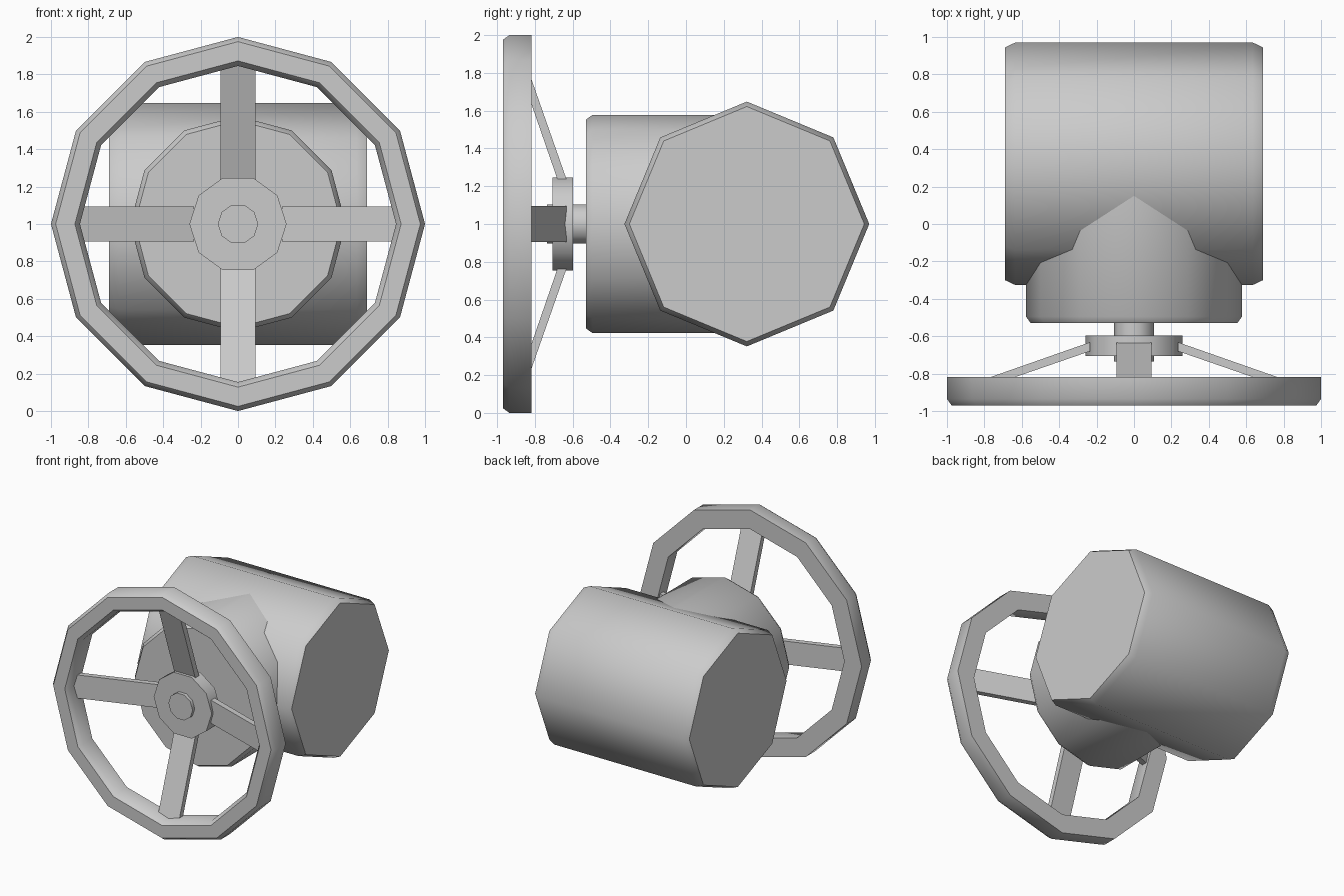
import bpy, bmesh
from math import radians, pi, sin, cos
from mathutils import Matrix

if "Cube" in bpy.data.objects:
    bpy.data.objects.remove(bpy.data.objects["Cube"])


def finish(name, bm, smooth=None):
    bmesh.ops.recalc_face_normals(bm, faces=bm.faces)
    me = bpy.data.meshes.new(name)
    bm.to_mesh(me)
    bm.free()
    ob = bpy.data.objects.new(name, me)
    bpy.context.collection.objects.link(ob)
    if smooth:
        bpy.ops.object.select_all(action='DESELECT')
        ob.select_set(True)
        bpy.context.view_layer.objects.active = ob
        bpy.ops.object.shade_smooth_by_angle(angle=radians(smooth))
    return ob


def turned(name, profile, sides, axis='y', centre=(0, 0, 1), ring=False, smooth=None):
    """Revolve (radius, position) points around the x or y axis."""
    bm = bmesh.new()
    loops = []
    for r, p in profile:
        loop = []
        for i in range(sides):
            a = 2 * pi * i / sides
            u, w = r * cos(a), r * sin(a)
            co = (u, p, w) if axis == 'y' else (p, u, w)
            loop.append(bm.verts.new([c + d for c, d in zip(co, centre)]))
        loops.append(loop)
    pairs = list(zip(loops, loops[1:]))
    if ring:
        pairs.append((loops[-1], loops[0]))
    else:
        bm.faces.new(loops[0])
        bm.faces.new(loops[-1])
    for a, b in pairs:
        for i in range(sides):
            j = (i + 1) % sides
            bm.faces.new((a[i], a[j], b[j], b[i]))
    return finish(name, bm, smooth)


# octagonal cross drum with chamfered ends
turned("main_drum", [(0.622, -0.69), (0.648, -0.635), (0.648, 0.635), (0.622, 0.69)],
       8, 'x', (0, 0.322, 1), smooth=50)

# twelve-sided neck running into the drum
turned("neck", [(0.553, -0.53), (0.577, -0.495), (0.577, 0.32)], 12, smooth=50)

# shaft and hub
turned("shaft", [(0.108, -0.735), (0.108, -0.45)], 10, smooth=50)
turned("hub", [(0.26, -0.707), (0.26, -0.597)], 10, smooth=50)

# wheel rim, chamfered on its front edges only
turned("wheel_rim", [(1.0, -0.818), (1.0, -0.935), (0.975, -0.97),
                     (0.872, -0.97), (0.845, -0.935), (0.845, -0.818)],
       12, ring=True, smooth=50)

# four slanted spokes: (radius, y) side outline, swept across the width
outline = [(0.235, -0.632), (0.90, -0.865), (0.90, -0.91), (0.235, -0.68)]
for k, name in enumerate(("right", "top", "left", "bottom")):
    bm = bmesh.new()
    a, b = [[bm.verts.new((r, y, s * 0.094)) for r, y in outline] for s in (-1, 1)]
    bm.faces.new(a)
    bm.faces.new(b)
    for i in range(4):
        j = (i + 1) % 4
        bm.faces.new((a[i], a[j], b[j], b[i]))
    bm.transform(Matrix.Translation((0, 0, 1)) @ Matrix.Rotation(-k * pi / 2, 4, 'Y'))
    finish("spoke_" + name, bm)
